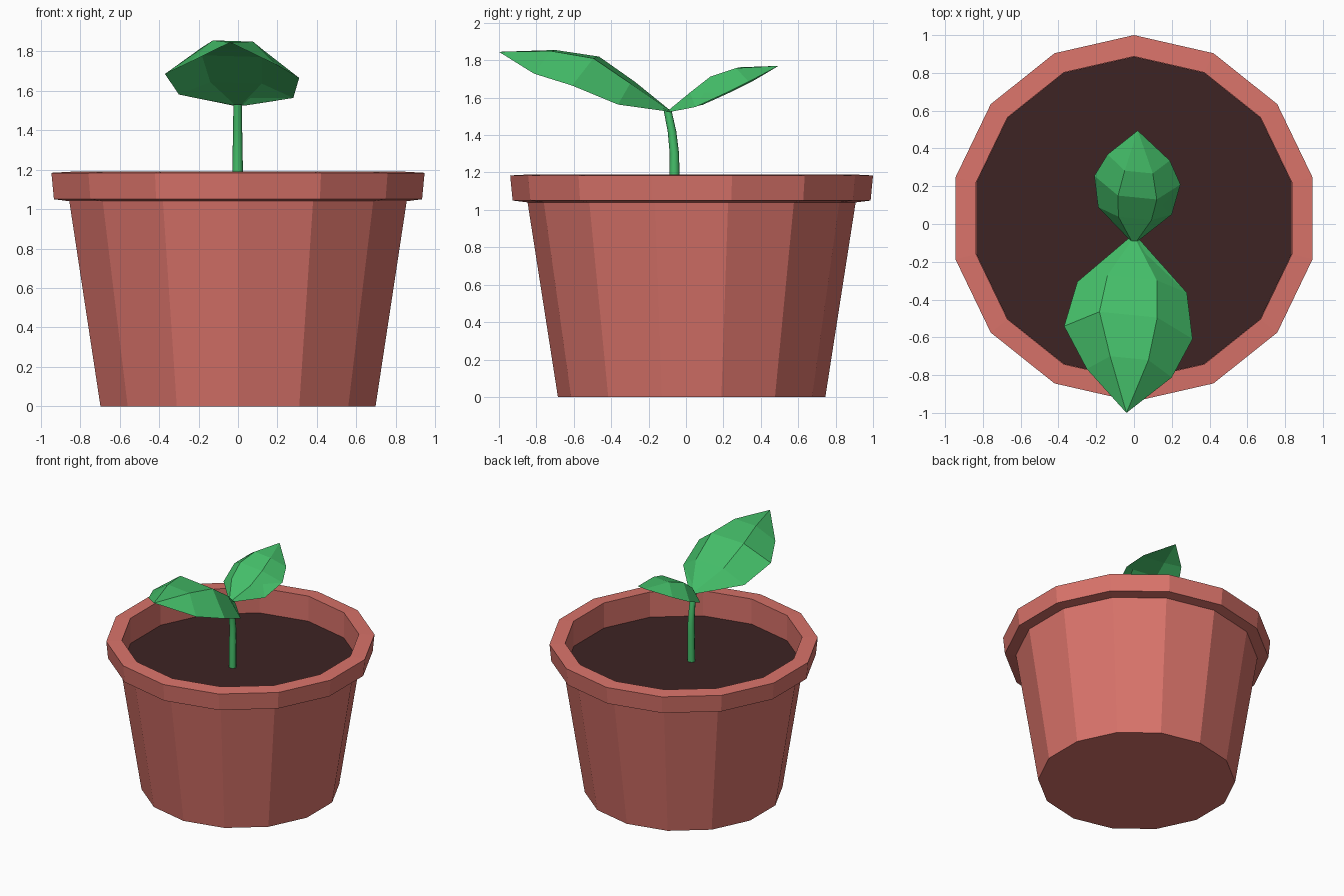
import bpy, bmesh, math

if "Cube" in bpy.data.objects:
    bpy.data.objects.remove(bpy.data.objects["Cube"])


def material(name, rgb):
    m = bpy.data.materials.new(name)
    lin = [((c / 255 + 0.055) / 1.055) ** 2.4 for c in rgb]
    m.diffuse_color = (*lin, 1)
    m.use_nodes = True
    m.node_tree.nodes["Principled BSDF"].inputs["Base Color"].default_value = m.diffuse_color
    return m


terracotta = material("terracotta", (217, 115, 106))
soil_brown = material("soil brown", (61, 35, 35))
leaf_green = material("leaf green", (69, 192, 106))


def loft(name, rings, mat, cap_start=True, cap_end=True):
    """Skin a list of equal rings; a one-point ring makes a tip."""
    bm = bmesh.new()
    rows = [[bm.verts.new(p) for p in ring] for ring in rings]
    for a, b in zip(rows, rows[1:]):
        n = len(a)
        for i in range(n):
            j = (i + 1) % n
            if len(b) == 1:
                bm.faces.new((a[i], a[j], b[0]))
            else:
                bm.faces.new((a[i], a[j], b[j], b[i]))
    if cap_start:
        bm.faces.new(rows[0][::-1])
    if cap_end and len(rows[-1]) > 1:
        bm.faces.new(rows[-1])
    if cap_start or cap_end:
        bmesh.ops.recalc_face_normals(bm, faces=bm.faces)
    mesh = bpy.data.meshes.new(name)
    bm.to_mesh(mesh)
    bm.free()
    mesh.materials.append(mat)
    obj = bpy.data.objects.new(name, mesh)
    bpy.context.collection.objects.link(obj)
    return obj


def circle(r, z, y=0.0, x=0.0, n=14):
    return [(x + r * math.sin(-2 * math.pi * i / n),
             y + r * math.cos(2 * math.pi * i / n), z) for i in range(n)]


# Pot: tapered wall, overhanging rim, inner wall and floor under the soil
POT_Y = 0.03
SOIL_Z = 0.99
pot_profile = [(0.715, 0), (0.877, 1.04), (0.957, 1.05), (0.97, 1.184),
               (0.857, 1.19), (0.857, SOIL_Z - 0.02)]
loft("pot", [circle(r, z, POT_Y) for r, z in pot_profile], terracotta)

# Soil disc
loft("soil", [circle(0.856, SOIL_Z - 0.015, POT_Y), circle(0.856, SOIL_Z, POT_Y)],
     soil_brown)

# Stem: thin tube bending towards the front
stem_path = [(-0.065, 0.97, 0.028), (-0.062, 1.2, 0.027), (-0.062, 1.3, 0.025),
             (-0.075, 1.42, 0.023), (-0.098, 1.53, 0.021)]
stem = loft("stem", [circle(r, z, y, -0.002, 8) for y, z, r in stem_path], leaf_green)
for poly in stem.data.polygons:
    poly.use_smooth = len(poly.vertices) == 4


def leaf(name, stations, tip, thickness):
    """Stations: centre x, half width, edge y, edge z, ridge y, ridge z."""
    rings = []
    for cx, half, ey, ez, ry, rz in stations:
        ring = []
        t = min(thickness, half * 0.3)
        for side, y, z in ((-1, ey, ez), (-0.45, ry, rz), (0.45, ry, rz),
                           (1, ey, ez), (0.45, ry, rz - t), (-0.45, ry, rz - t)):
            dx = side * half
            ring.append((cx + dx, y - 0.1 * dx, z - 0.03 * dx))
        rings.append(ring)
    rings.append([tip])
    return loft(name, rings, leaf_green)


# Large leaf leaning over the front edge
leaf("front_leaf", [(0, 0.03, -0.08, 1.525, -0.09, 1.535),
                    (-0.01, 0.29, -0.335, 1.572, -0.285, 1.68),
                    (-0.03, 0.34, -0.575, 1.675, -0.48, 1.815),
                    (-0.025, 0.225, -0.79, 1.735, -0.71, 1.852)],
     (-0.04, -1.0, 1.845), 0.04)

# Small leaf rising to the back
leaf("back_leaf", [(0, 0.03, -0.08, 1.525, -0.09, 1.535),
                   (0.005, 0.195, 0.07, 1.556, 0.03, 1.63),
                   (0.018, 0.228, 0.232, 1.63, 0.14, 1.715),
                   (0.025, 0.165, 0.352, 1.69, 0.275, 1.76)],
     (0.02, 0.495, 1.77), 0.03)
